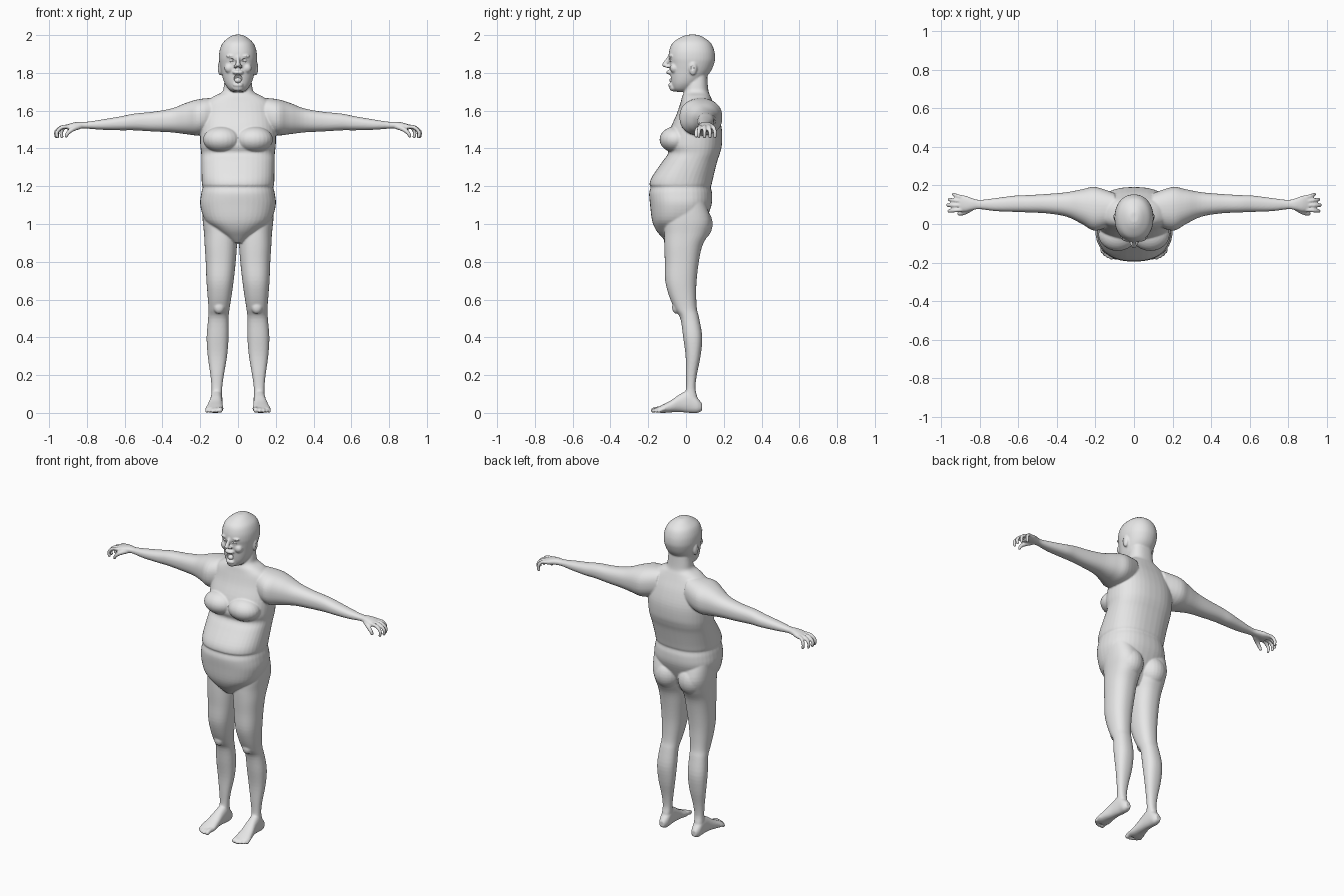
import bpy, bmesh, math
from mathutils import Vector, Matrix

cube = bpy.data.objects.get("Cube")
if cube:
    bpy.data.objects.remove(cube, do_unlink=True)

GREY = (0.8, 0.8, 0.8, 1.0)
skin = bpy.data.materials.new("plain grey")
skin.use_nodes = True
skin.diffuse_color = GREY
skin.node_tree.nodes["Principled BSDF"].inputs["Base Color"].default_value = GREY

# How (station, a, b) becomes a point for lofts along each axis
ALONG = {
    "z": lambda t, a, b: Vector((a, b, t)),
    "x": lambda t, a, b: Vector((t, b, a)),
    "y": lambda t, a, b: Vector((a, t, b)),
}


def smooth_rows(rows, steps=4):
    """Catmull-Rom resampling of a list of number rows."""
    rows = [Vector(r) for r in rows]
    out = []
    for i in range(len(rows) - 1):
        p, q, r, s = rows[max(i - 1, 0)], rows[i], rows[i + 1], rows[min(i + 2, len(rows) - 1)]
        for k in range(steps):
            t = k / steps
            out.append(q + ((r - p) * t + (p * 2 - q * 5 + r * 4 - s) * t ** 2
                            + (q * 3 - p - r * 3 + s) * t ** 3) * 0.5)
    return out + [rows[-1]]


def skin_rings(bm, rings):
    """Bridge rings of points into a closed shape."""
    rings = [[bm.verts.new(p) for p in ring] for ring in rings]
    n = len(rings[0])
    for low, high in zip(rings, rings[1:]):
        for i in range(n):
            j = (i + 1) % n
            bm.faces.new((low[i], low[j], high[j], high[i]))
    bm.faces.new(rings[0])
    bm.faces.new(rings[-1])


def loft(bm, axis, rows, power=2.3, n=40):
    """Rows hold: station, a min, a max, b min, b max."""
    def bulge(v):
        return math.copysign(abs(v) ** (2 / power), v)
    rings = []
    for t, a0, a1, b0, b1 in smooth_rows(rows):
        ring = []
        for i in range(n):
            w = math.tau * i / n
            ring.append(ALONG[axis](t, (a0 + a1) / 2 + (a1 - a0) / 2 * bulge(math.cos(w)),
                                    (b0 + b1) / 2 + (b1 - b0) / 2 * bulge(math.sin(w))))
        rings.append(ring)
    skin_rings(bm, rings)


def column(bm, rows, power):
    """Symmetric upright loft: height, half width, front, back."""
    loft(bm, "z", [(z, -w, w, f, b) for z, w, f, b in rows], power)


def tube(bm, points, r0, r1, side, n=12):
    """Round digit along a path, with a rounded tip."""
    path = smooth_rows(points)
    rings = []
    for i, p in enumerate(path):
        d = (path[min(i + 1, len(path) - 1)] - path[max(i - 1, 0)]).normalized()
        u = (Vector(side) - d * d.dot(Vector(side))).normalized()
        v = d.cross(u)
        r = r0 + (r1 - r0) * i / (len(path) - 1)
        rings.append([p + (u * math.cos(math.tau * k / n) + v * math.sin(math.tau * k / n)) * r
                      for k in range(n)])
    skin_rings(bm, rings)
    ball(bm, path[-1], (r1, r1, r1))


def ball(bm, centre, radii):
    bmesh.ops.create_uvsphere(bm, u_segments=24, v_segments=16, radius=1,
                              matrix=Matrix.Translation(centre) @ Matrix.Diagonal((*radii, 1)))


def mirror(bm):
    """Copy everything so far to the other side."""
    copy = bmesh.ops.duplicate(bm, geom=bm.verts[:] + bm.edges[:] + bm.faces[:])["geom"]
    bmesh.ops.scale(bm, vec=(-1, 1, 1), verts=[g for g in copy if isinstance(g, bmesh.types.BMVert)])


def finish(bm, name):
    bmesh.ops.recalc_face_normals(bm, faces=bm.faces[:])
    mesh = bpy.data.meshes.new(name)
    bm.to_mesh(mesh)
    bm.free()
    mesh.materials.append(skin)
    ob = bpy.data.objects.new(name, mesh)
    bpy.context.collection.objects.link(ob)
    for poly in mesh.polygons:
        poly.use_smooth = True
    return ob


bm = bmesh.new()

# Leg
loft(bm, "z", [
    (1.12, .03, .19, -.08, .1), (1.02, .01, .187, -.11, .132), (.95, .002, .18, -.115, .118),
    (.88, .006, .176, -.115, .085), (.8, .012, .171, -.112, .068), (.7, .023, .167, -.11, .056),
    (.62, .034, .161, -.09, .054), (.55, .045, .156, -.06, .058), (.5, .05, .158, -.03, .07),
    (.4, .05, .166, -.015, .086), (.3, .058, .16, -.002, .077), (.2, .075, .146, 0, .057),
    (.13, .084, .14, 0, .05), (.08, .085, .142, -.01, .06), (.03, .09, .14, -.01, .06)])
ball(bm, (.1, -.05, .56), (.03, .024, .036))      # kneecap
ball(bm, (.085, .055, 1.0), (.085, .086, .095))   # buttock

# Foot and toes
loft(bm, "y", [
    (.085, .097, .13, .012, .05), (.06, .085, .142, 0, .08), (.02, .082, .145, 0, .12),
    (-.03, .082, .15, .004, .1), (-.08, .08, .162, .003, .066), (-.12, .077, .17, 0, .045),
    (-.15, .082, .168, .002, .03)])
for x, tip, r in ((.092, -.172, .014), (.114, -.176, .01), (.132, -.169, .01),
                  (.149, -.158, .009), (.163, -.143, .009)):
    tube(bm, [(x, -.11, .022), (x + .002, tip + .02, .02), (x + .003, tip, r)], r, r, (1, 0, 0))

# Arm and palm
loft(bm, "x", [
    (.1, 1.5, 1.67, .0, .16), (.2, 1.47, 1.662, -.035, .192), (.27, 1.475, 1.643, .0, .18),
    (.35, 1.485, 1.612, .038, .165), (.45, 1.49, 1.594, .055, .156), (.55, 1.496, 1.584, .06, .15),
    (.62, 1.496, 1.57, .063, .147), (.72, 1.499, 1.553, .067, .134), (.8, 1.505, 1.541, .077, .125),
    (.84, 1.504, 1.541, .072, .134), (.875, 1.5, 1.536, .064, .147), (.905, 1.498, 1.526, .066, .146)])

# Fingers and thumb
for y, spread, reach in ((.075, -.008, .958), (.096, .002, .964), (.117, .01, .956), (.136, .017, .935)):
    k = (reach - .89) / .07
    tube(bm, [(.88, y, 1.515), (.89 + .04 * k, y + spread / 2, 1.513),
              (reach, y + spread, 1.488), (reach - .002, y + spread, 1.462)], .0115, .009, (0, 1, 0))
tube(bm, [(.84, .085, 1.516), (.875, .062, 1.502), (.9, .054, 1.483), (.91, .054, 1.465)],
     .015, .009, (0, 1, 0))

# Breast, ear and side features of the face
ball(bm, (.085, -.055, 1.447), (.1, .085, .069))
ball(bm, (.095, .037, 1.825), (.012, .021, .038))
ball(bm, (.035, -.08, 1.889), (.028, .011, .008))
ball(bm, (.046, -.062, 1.825), (.026, .023, .026))
ball(bm, (.013, -.098, 1.835), (.01, .013, .01))
mirror(bm)

# Trunk and neck
column(bm, [
    (1.82, .065, .02, .11), (1.74, .074, 0, .115), (1.7, .084, -.01, .12), (1.675, .13, -.02, .13),
    (1.64, .175, -.03, .145), (1.58, .19, -.05, .17), (1.5, .2, -.085, .19), (1.42, .2, -.105, .19),
    (1.375, .195, -.095, .18), (1.33, .194, -.125, .165), (1.25, .193, -.18, .145),
    (1.21, .191, -.193, .136), (1.195, .187, -.187, .131), (1.16, .195, -.195, .138),
    (1.1, .2, -.19, .135), (1.02, .175, -.18, .105), (.97, .12, -.16, .08),
    (.93, .07, -.128, .06), (.9, .03, -.1, .04)], 2.4)

# Head, nose, lips and chin
column(bm, [
    (2.002, .02, .01, .06), (1.99, .045, -.025, .09), (1.96, .08, -.07, .13), (1.92, .097, -.088, .149),
    (1.88, .101, -.092, .154), (1.85, .098, -.088, .149), (1.81, .09, -.085, .132),
    (1.77, .08, -.082, .1), (1.74, .068, -.078, .07), (1.715, .05, -.07, .04), (1.7, .03, -.055, .02)], 2.15)
tube(bm, [(0, -.085, 1.89), (0, -.1, 1.866), (0, -.114, 1.843)], .008, .013, (1, 0, 0))
ball(bm, (0, -.088, 1.803), (.03, .017, .012))
ball(bm, (0, -.08, 1.736), (.027, .015, .012))
ball(bm, (0, -.068, 1.722), (.03, .02, .02))
body = finish(bm, "body")

# Hollows for the eye sockets, ears and open mouth
bm = bmesh.new()
ball(bm, (.036, -.094, 1.867), (.019, .014, .011))
ball(bm, (.109, .033, 1.828), (.006, .01, .02))
mirror(bm)
ball(bm, (0, -.1, 1.769), (.027, .036, .026))
hollows = finish(bm, "hollow_cutter")
hollows.hide_render = True

# Fuse the parts into one skin, soften it, then carve the hollows
fuse = body.modifiers.new("fuse", "REMESH")
fuse.mode = "VOXEL"
fuse.voxel_size = 0.005
fuse.use_smooth_shade = True
soften = body.modifiers.new("soften", "SMOOTH")
soften.factor = 0.5
soften.iterations = 4
carve = body.modifiers.new("carve", "BOOLEAN")
carve.operation = "DIFFERENCE"
carve.object = hollows
bpy.context.view_layer.objects.active = body
body.select_set(True)
for name in ("fuse", "soften", "carve"):
    bpy.ops.object.modifier_apply(modifier=name)
bpy.data.objects.remove(hollows, do_unlink=True)
bpy.ops.object.shade_smooth_by_angle(angle=math.radians(50))

# Eyes and tongue
for side, x in (("left", .036), ("right", -.036)):
    bm = bmesh.new()
    ball(bm, (x, -.07, 1.867), (.015, .016, .012))
    finish(bm, side + "_eye")
bm = bmesh.new()
ball(bm, (0, -.068, 1.76), (.02, .02, .015))
finish(bm, "tongue")
